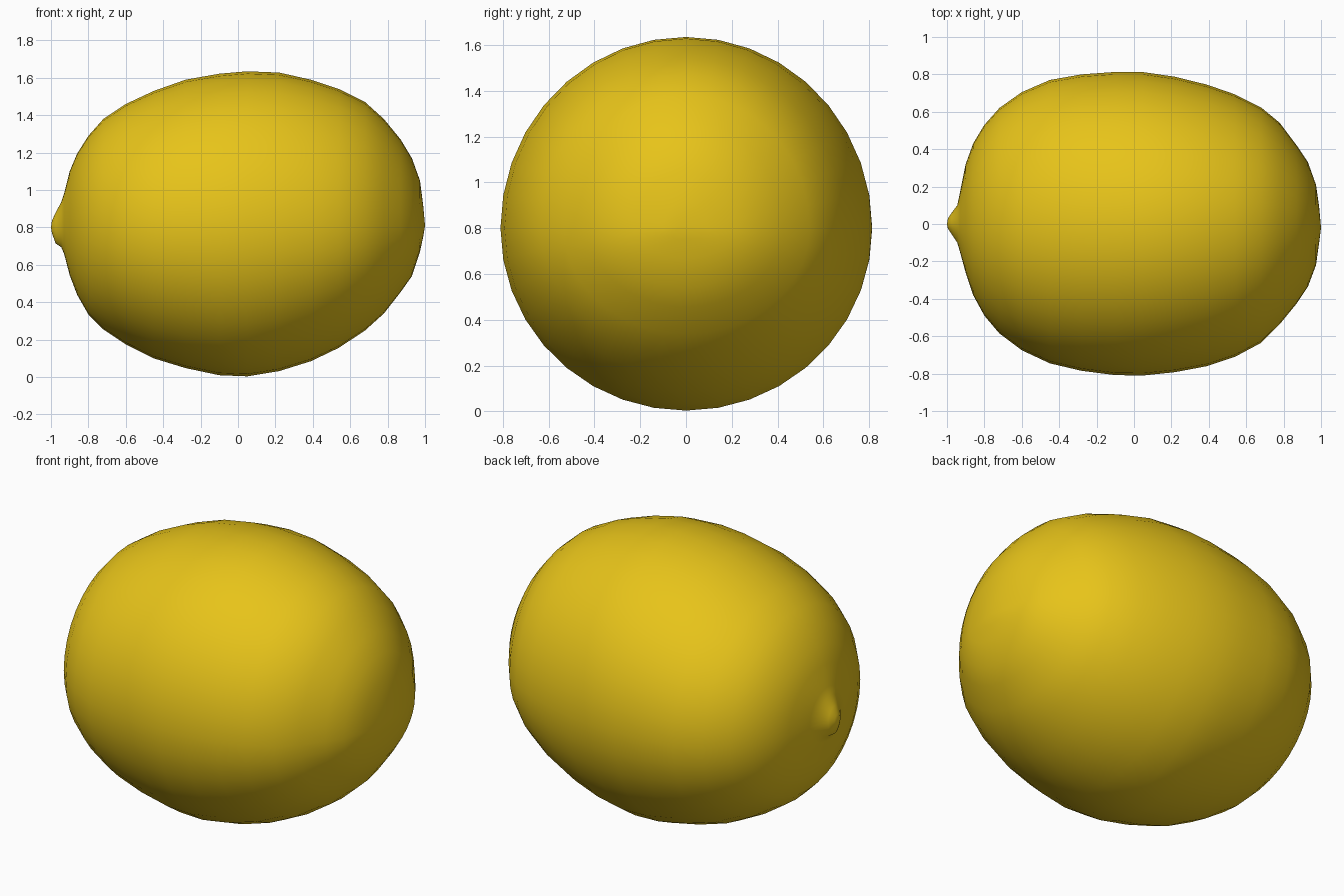
import bpy, bmesh, math

SIDES = 36
CZ = 0.8

# Lemon cross-sections along x: x, top z, bottom z, back y, front y
SECTIONS = [
    (-0.995, 0.835, 0.77, 0.03, -0.025),
    (-0.975, 0.88, 0.715, 0.06, -0.055),
    (-0.945, 0.935, 0.695, 0.10, -0.10),
    (-0.93, 0.98, 0.66, 0.17, -0.15),
    (-0.90, 1.10, 0.545, 0.32, -0.26),
    (-0.86, 1.195, 0.44, 0.43, -0.38),
    (-0.80, 1.29, 0.335, 0.53, -0.49),
    (-0.72, 1.38, 0.255, 0.62, -0.585),
    (-0.60, 1.46, 0.175, 0.705, -0.675),
    (-0.45, 1.53, 0.10, 0.77, -0.745),
    (-0.28, 1.59, 0.048, 0.80, -0.785),
    (-0.10, 1.622, 0.01, 0.813, -0.808),
    (0.05, 1.635, 0.004, 0.812, -0.81),
    (0.22, 1.628, 0.032, 0.787, -0.792),
    (0.39, 1.59, 0.085, 0.745, -0.76),
    (0.54, 1.54, 0.157, 0.693, -0.71),
    (0.68, 1.47, 0.25, 0.623, -0.635),
    (0.78, 1.38, 0.34, 0.54, -0.535),
    (0.87, 1.27, 0.455, 0.42, -0.425),
    (0.93, 1.17, 0.54, 0.33, -0.335),
    (0.973, 1.05, 0.67, 0.21, -0.22),
    (0.99, 0.92, 0.75, 0.09, -0.10),
]

bm = bmesh.new()


def ring(x, zt, zb, yp, yn):
    verts = []
    for i in range(SIDES):
        a = 2 * math.pi * i / SIDES
        c, s = math.cos(a), math.sin(a)
        y = c * (yp if c > 0 else -yn)
        z = CZ + s * ((zt - CZ) if s > 0 else (CZ - zb))
        verts.append(bm.verts.new((x, y, z)))
    return verts


# Body and tip as one lofted skin
rings = [ring(*s) for s in SECTIONS]
for r0, r1 in zip(rings, rings[1:]):
    for i in range(SIDES):
        j = (i + 1) % SIDES
        bm.faces.new((r0[i], r0[j], r1[j], r1[i]))

# Closed ends
for r, p in ((rings[0], (-1.0, 0.0, 0.80)), (rings[-1], (1.0, -0.02, 0.81))):
    v = bm.verts.new(p)
    for i in range(SIDES):
        bm.faces.new((r[i], r[(i + 1) % SIDES], v))

bmesh.ops.recalc_face_normals(bm, faces=bm.faces)
for f in bm.faces:
    f.smooth = True
mesh = bpy.data.meshes.new("lemon")
bm.to_mesh(mesh)
bm.free()

lemon = bpy.data.objects.new("lemon", mesh)
bpy.context.collection.objects.link(lemon)

# Yellow skin
mat = bpy.data.materials.new("lemon_yellow")
mat.diffuse_color = (0.80, 0.55, 0.01, 1)
mesh.materials.append(mat)
